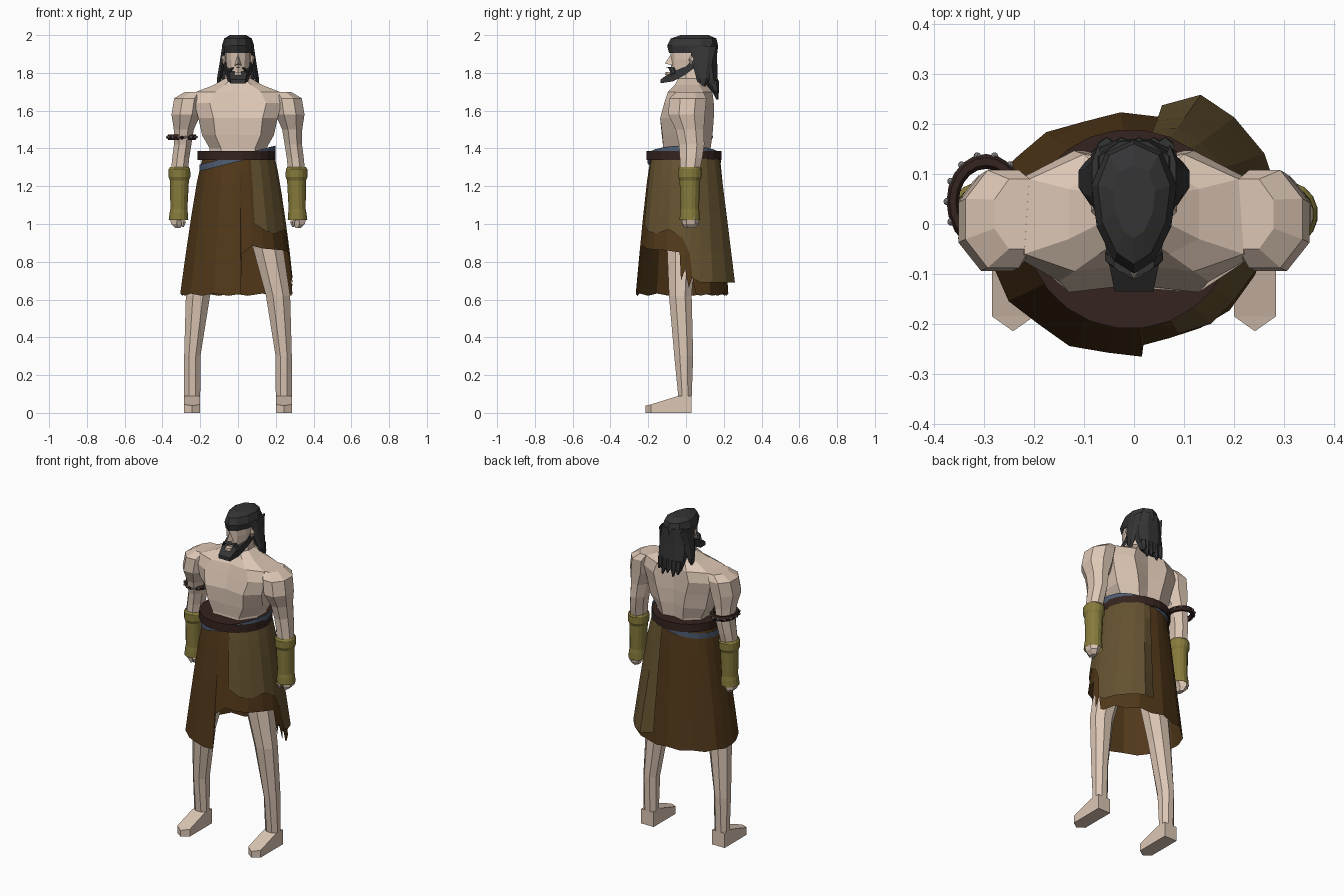
import bpy, bmesh
from math import sin, cos, pi, radians


def material(name, rgb):
    m = bpy.data.materials.new(name)
    m.diffuse_color = (*rgb, 1)
    return m


SKIN = material("skin", (0.72, 0.57, 0.46))
HAIR = material("hair", (0.035, 0.035, 0.037))
BROWN = material("dark_cloth", (0.085, 0.04, 0.01))
TAN = material("tan_cloth", (0.13, 0.085, 0.03))
BRASS = material("brass", (0.24, 0.2, 0.045))
BLUE = material("blue_cloth", (0.08, 0.11, 0.17))
LEATHER = material("leather", (0.035, 0.017, 0.013))
STUD = material("stud", (0.3, 0.28, 0.28))


def mesh(name, verts, faces, mat, mirror=False, smooth=False):
    me = bpy.data.meshes.new(name)
    me.from_pydata(verts, [], faces)
    bm = bmesh.new()
    bm.from_mesh(me)
    bmesh.ops.recalc_face_normals(bm, faces=bm.faces)
    for f in bm.faces:
        f.smooth = smooth
    bm.to_mesh(me)
    bm.free()
    me.materials.append(mat)
    ob = bpy.data.objects.new(name, me)
    bpy.context.collection.objects.link(ob)
    if mirror:
        mod = ob.modifiers.new("mirror", 'MIRROR')
        mod.use_mirror_merge = False
    return ob


def loft(name, rings, mat, cap=True, closed=True, **kw):
    n = len(rings[0])
    verts = [p for r in rings for p in r]
    faces = []
    for j in range(len(rings) - 1):
        for i in range(n if closed else n - 1):
            k = (i + 1) % n
            faces.append((j * n + i, j * n + k, (j + 1) * n + k, (j + 1) * n + i))
    if cap:
        faces += [tuple(range(n)), tuple(range(len(verts) - n, len(verts)))]
    return mesh(name, verts, faces, mat, **kw)


def oval(cx, cy, z, rx, ry, n=8, taper=0.0, tilt=0.0):
    """Flat-sided oval; taper widens it to the back, tilt raises it along x."""
    g = 1 / cos(pi / n) if n < 12 else 1
    pts = []
    for i in range(n):
        a = 2 * pi * (i + 0.5) / n
        x = cx + rx * g * cos(a) * (1 + taper * sin(a))
        pts.append((x, cy + ry * g * sin(a), z + tilt * x))
    return pts


def limb(name, rows, mat, n=8, taper=0.0, **kw):
    return loft(name, [oval(*r, n=n, taper=taper) for r in rows], mat, **kw)


# Torso: half outlines from breastbone to spine, mirrored into rings
body = [
    (1.30, (0, -.13), (.09, -.125), (.15, -.04), (.15, .06), (.07, .12), (0, .11)),
    (1.40, (0, -.12), (.09, -.12), (.15, -.03), (.15, .07), (.07, .13), (0, .115)),
    (1.47, (0, -.128), (.12, -.125), (.19, -.03), (.19, .08), (.08, .14), (0, .12)),
    (1.56, (0, -.122), (.13, -.137), (.21, -.07), (.21, .08), (.10, .147), (0, .122)),
    (1.64, (0, -.10), (.15, -.115), (.23, -.07), (.23, .09), (.12, .147), (0, .122)),
    (1.70, (0, -.08), (.12, -.095), (.22, -.06), (.21, .09), (.10, .14), (0, .12)),
    (1.735, (0, -.06), (.07, -.06), (.13, -.03), (.13, .07), (.07, .11), (0, .105)),
    (1.77, (0, -.035), (.04, -.04), (.07, 0), (.07, .06), (.04, .10), (0, .10)),
    (1.84, (0, -.03), (.04, -.03), (.06, 0), (.06, .06), (.04, .09), (0, .09)),
]
loft("torso", [[(x, y, z) for x, y in h] + [(-x, y, z) for x, y in h[-2:0:-1]]
               for z, *h in body], SKIN)

# Arms, hands and bracers
limb("arm", [(.23, .02, 1.70, .05, .07), (.262, .01, 1.665, .076, .098),
             (.275, .003, 1.58, .077, .097), (.287, .02, 1.50, .053, .075),
             (.293, .03, 1.42, .046, .067), (.303, .027, 1.35, .045, .06),
             (.31, .02, 1.28, .045, .052), (.312, .02, 1.05, .034, .04)],
     SKIN, mirror=True)
limb("hand", [(.314, .022, 1.06, .03, .035), (.322, .025, 1.03, .04, .04),
              (.325, .025, 1.0, .028, .038), (.318, .02, .978, .014, .025)],
     SKIN, n=6, mirror=True)
limb("thumb", [(.30, -.005, 1.04, .014, .014), (.288, -.012, 1.01, .012, .012),
               (.292, -.008, .985, .006, .006)], SKIN, n=6, mirror=True)
limb("bracer", [(.31, .02, 1.302, .05, .055), (.31, .02, 1.29, .058, .064),
                (.31, .02, 1.25, .059, .064), (.31, .02, 1.23, .051, .055),
                (.313, .02, 1.08, .046, .05), (.314, .02, 1.06, .049, .053),
                (.315, .02, 1.02, .053, .055)],
     BRASS, n=16, cap=False, mirror=True)

# Legs and feet
limb("leg", [(.11, -.01, 1.05, .10, .10), (.16, -.025, .87, .08, .075),
             (.212, -.03, .62, .064, .06), (.242, -.012, .30, .043, .05),
             (.2425, -.005, .08, .0425, .035)], SKIN, mirror=True)
top = [(.2, .03, .09), (.285, .03, .09), (.285, -.04, .09), (.285, -.185, .045),
       (.2425, -.215, .038), (.2, -.185, .045), (.2, -.04, .09)]
sides = [(i, (i + 1) % 7, 7 + (i + 1) % 7, 7 + i) for i in range(7)]
mesh("foot", top + [(x, y, 0) for x, y, z in top],
     sides + [(0, 1, 2, 6), (2, 3, 5, 6), (3, 4, 5), tuple(range(7, 14))],
     SKIN, mirror=True)


# Skirt: columns of (angle, hem height, flare), angle -90 is the front
def cloth(name, columns, mat, closed, gap=0.0):
    rings = []
    for t in (0, .2, .45, .75, 1):
        ring = []
        for ang, hem, flare in columns:
            z = 1.37 + (hem - 1.37) * t
            s = (1.37 - z) / .75
            k = 1 + (flare - 1) * s ** 0.7
            rx = .185 + .113 * s ** .8 + gap
            ry = (.185 + .077 * s ** .8 if ang < 0 else .175 + .043 * s) + gap
            a = radians(ang)
            ring.append((rx * k * cos(a), ry * k * sin(a), z))
        rings.append(ring)
    return loft(name, rings, mat, cap=False, closed=closed)


pleats = [(a, .62 + .012 * (i % 2), 1 + .035 * (i % 2))
          for i, a in enumerate(range(20, 266, 15))]
pleats += [(273, .63, 1.02), (274, .84, 1.0), (286, .885, .99), (300, .87, 1.0),
           (315, .865, 1.02), (335, .86, 1.0), (352, .85, 1.0), (354, .70, 1.0),
           (359, .76, 1.0), (364, .66, 1.0), (369, .72, 1.0), (374, .63, 1.0)]
cloth("skirt", [(a if a <= 180 else a - 360, h, f) for a, h, f in pleats], BROWN, True)
cloth("overskirt", [(-70, 1.0, 1.0), (-55, .96, 1.04), (-40, .95, 1.0), (-22, .97, 1.03),
                    (-5, .93, 1.0), (5, .85, 1.0), (9, .72, 1.0), (20, .69, 1.02),
                    (36, .69, 1.1), (55, .69, 1.2), (69, .69, 1.28), (80, .70, 1.11)],
      TAN, False, gap=.006)

# Belt and slanted sash
limb("belt", [(-.008, -.01, 1.338, .208, .2), (-.008, -.01, 1.387, .208, .2)],
     LEATHER, n=24)
loft("sash", [oval(-.003, -.01, z, .203, .196, 24, tilt=.25)
              for z in (1.33, 1.365)], BLUE, cap=False)

# Studded armband on one arm
bpy.ops.mesh.primitive_torus_add(location=(-.297, .045, 1.46), major_radius=.07,
                                 minor_radius=.013, major_segments=20, minor_segments=6)
band = bpy.context.object
band.name = "armband"
band.scale = (.95, 1.15, 1.3)
band.data.materials.append(LEATHER)
for i in range(14):
    a = 2 * pi * i / 14
    bpy.ops.mesh.primitive_ico_sphere_add(
        subdivisions=1, radius=.008,
        location=(-.297 + .078 * cos(a), .045 + .094 * sin(a), 1.46))
    bpy.context.object.name = "armband_stud"
    bpy.context.object.data.materials.append(STUD)

# Head, nose and lip
limb("head", [(0, .03, 1.765, .045, .07), (0, .02, 1.80, .056, .093),
              (0, .02, 1.87, .066, .095), (0, .025, 1.94, .068, .105),
              (0, .03, 1.975, .05, .08)], SKIN, n=10, taper=.15)
mesh("nose", [(0, -.075, 1.905), (-.018, -.07, 1.84), (.018, -.07, 1.84), (0, -.112, 1.85)],
     [(0, 1, 3), (0, 3, 2), (1, 2, 3)], SKIN)
limb("lip", [(0, -.09, 1.79, .02, .018), (0, -.09, 1.805, .018, .016)], SKIN, n=6)
limb("ear", [(.07, .035, 1.845, .008, .01), (.076, .035, 1.87, .01, .018),
             (.073, .04, 1.895, .006, .012)], SKIN, n=6, mirror=True)

# Beard and moustache: side profile widening towards the jaw
profile = [(-.135, 1.745), (-.135, 1.765), (-.092, 1.795), (-.06, 1.81), (0, 1.835),
           (.045, 1.88), (.055, 1.835), (0, 1.792), (-.07, 1.755)]
loft("beard", [[(s * (.066 + .2 * y), y, z) for y, z in profile] for s in (-1, 1)], HAIR)
limb("moustache", [(.0, -.088, 1.83, .004, .016), (.03, -.078, 1.828, .01, .015),
                   (.05, -.065, 1.80, .008, .014), (.045, -.075, 1.78, .004, .01)],
     HAIR, n=6, mirror=True)

# Hair: cap, back mass, side locks and loose ends
limb("hair_cap", [(0, .038, 1.905, .074, .122), (0, .035, 1.945, .08, .128),
                  (0, .04, 1.982, .068, .115), (0, .045, 2.0, .04, .07)],
     HAIR, n=10, taper=.22)
limb("hair_back", [(0, .115, 1.95, .07, .05), (0, .11, 1.86, .086, .055),
                   (0, .13, 1.77, .085, .038), (0, .148, 1.70, .07, .022)], HAIR)
limb("side_lock", [(.072, .09, 1.94, .012, .06), (.084, .085, 1.85, .014, .045),
                   (.098, .09, 1.77, .013, .03), (.106, .085, 1.71, .003, .006)],
     HAIR, n=6, mirror=True)
for x, tip in ((-.055, 1.68), (-.025, 1.66), (.01, 1.675), (.04, 1.66), (.062, 1.69)):
    limb("hair_end", [(x, .145, 1.76, .018, .025), (x, .155, 1.71, .016, .017),
                      (x * 1.1, .165, tip, .004, .005)], HAIR, n=6)
